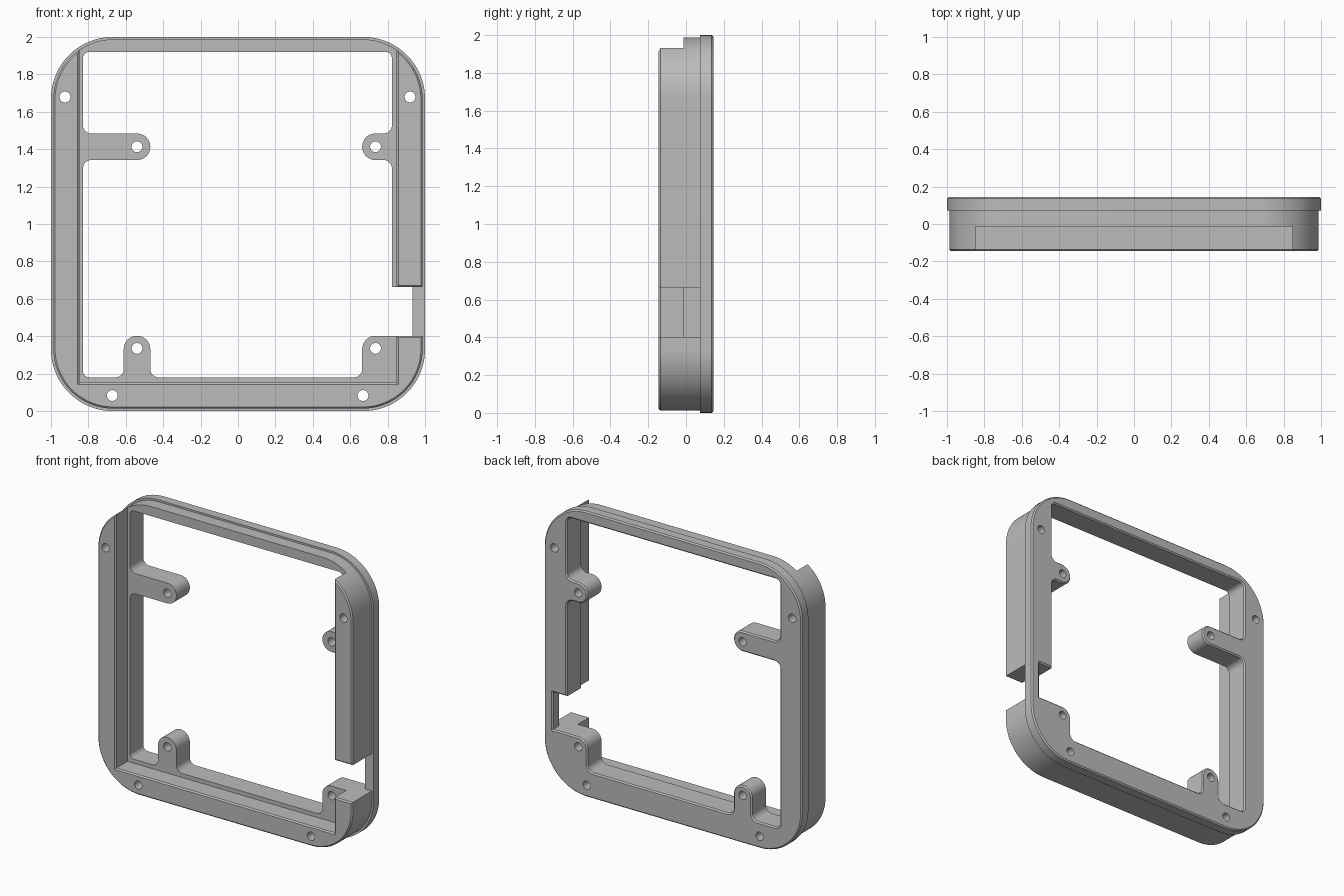
import bpy, bmesh, math
from mathutils import Vector

if "Cube" in bpy.data.objects:
    bpy.data.objects.remove(bpy.data.objects["Cube"], do_unlink=True)

grey = bpy.data.materials.new("plain grey")
grey.use_nodes = True
grey.diffuse_color = (0.5, 0.5, 0.5, 1)
grey.node_tree.nodes["Principled BSDF"].inputs["Base Color"].default_value = (0.5, 0.5, 0.5, 1)

FRONT, LEDGE, LIP, BACK = -0.145, -0.013, 0.073, 0.145
CH = 0.009          # edge chamfer


def fillet(corners, steps=14):
    """Round right-angled corners given as (x, z, radius), counter-clockwise."""
    pts = []
    for i, (x, z, r) in enumerate(corners):
        p = Vector((x, z))
        a = (Vector(corners[i - 1][:2]) - p).normalized()
        b = (Vector(corners[(i + 1) % len(corners)][:2]) - p).normalized()
        if r == 0:
            pts.append(p)
            continue
        c = p + (a + b) * r
        for k in range(steps + 1):
            t = math.pi / 2 * k / steps
            pts.append(c - (b * math.cos(t) + a * math.sin(t)) * r)
    return pts


def rect(x0, z0, x1, z1, r=0):
    return fillet([(x0, z0, r), (x1, z0, r), (x1, z1, r), (x0, z1, r)], 24)


def offset(loop, d):
    out = []
    for i, p in enumerate(loop):
        e1 = (p - loop[i - 1]).normalized()
        e2 = (loop[(i + 1) % len(loop)] - p).normalized()
        n1, n2 = Vector((e1.y, -e1.x)), Vector((e2.y, -e2.x))
        out.append(p + (n1 + n2) * d / (1 + n1.dot(n2)))
    return out


def prism(name, loop, layers):
    """Sweep a loop along y; layers are (y, outward offset)."""
    bm = bmesh.new()
    rings = [[bm.verts.new((p.x, y, p.y)) for p in offset(loop, d)] for y, d in layers]
    n = len(loop)
    for lo, hi in zip(rings, rings[1:]):
        for i in range(n):
            j = (i + 1) % n
            bm.faces.new((lo[i], lo[j], hi[j], hi[i]))
    bm.faces.new(rings[0][::-1])
    bm.faces.new(rings[-1])
    bmesh.ops.recalc_face_normals(bm, faces=bm.faces)
    mesh = bpy.data.meshes.new(name)
    bm.to_mesh(mesh)
    bm.free()
    mesh.materials.append(grey)
    ob = bpy.data.objects.new(name, mesh)
    bpy.context.collection.objects.link(ob)
    return ob


def combine(target, tool, operation="DIFFERENCE"):
    mod = target.modifiers.new(operation.lower(), "BOOLEAN")
    mod.operation, mod.object, mod.solver = operation, tool, "EXACT"
    bpy.context.view_layer.objects.active = target
    bpy.ops.object.modifier_apply(modifier=mod.name)
    bpy.data.objects.remove(tool, do_unlink=True)


# Main wall body, set in slightly from the rear lip
frame = prism("frame", rect(-0.987, 0.013, 0.987, 1.987, 0.32),
              [(FRONT, -CH), (FRONT + CH, 0), (LIP + 0.02, 0)])

# Front recess, open through the top wall
flare = [(FRONT - 0.1, CH), (FRONT, CH), (FRONT + CH, 0)]
combine(frame, prism("recess_cutter", rect(-0.848, 0.152, 0.848, 2.2), flare + [(LEDGE, 0)]))

# Side gap through the body only, leaving the lip
GAP0, GAP1 = 0.402, 0.663
combine(frame, prism("gap_cutter", rect(0.8, GAP0, 1.2, GAP1), flare + [(0.3, 0)]))

# Rear lip
lip = prism("lip", rect(-1, 0, 1, 2, 0.33), [(LIP, 0), (BACK - CH, 0), (BACK, -CH)])
combine(frame, lip, "UNION")

# Central opening, whose outline leaves the four screw tabs
L, R, B, T = -0.829, 0.823, 0.18, 1.92
E, F = 0.0705, 0.045    # tab end and tab root radii
opening = fillet([
    (L, B, 0.035), (-0.611, B, F), (-0.611, GAP0, E), (-0.469, GAP0, E),
    (-0.469, B, F), (0.664, B, F), (0.664, GAP0, E), (0.933, GAP0, 0),
    (0.933, GAP1, 0), (R, GAP1, 0), (R, 1.342, F), (0.664, 1.342, E),
    (0.664, 1.484, E), (R, 1.484, F), (R, T, 0.035), (L, T, 0.035),
    (L, 1.484, F), (-0.469, 1.484, E), (-0.469, 1.342, E), (L, 1.342, F)])
combine(frame, prism("opening_cutter", opening,
                     [(-0.3, 0), (BACK - CH, 0), (BACK, CH), (0.3, CH)]))

# Screw holes through walls and tabs
for x, z in [(-0.925, 1.679), (0.92, 1.679), (-0.672, 0.083), (0.668, 0.083),
             (-0.54, 1.413), (0.735, 1.413), (-0.54, 0.335), (0.735, 0.335)]:
    circle = [Vector((x + 0.029 * math.cos(k * math.pi / 16),
                      z + 0.029 * math.sin(k * math.pi / 16))) for k in range(32)]
    combine(frame, prism("hole_cutter", circle, [(-0.3, 0), (0.3, 0)]))

# Smooth curved walls, crisp edges
bpy.ops.object.select_all(action="DESELECT")
frame.select_set(True)
bpy.context.view_layer.objects.active = frame
bpy.ops.object.shade_smooth_by_angle(angle=math.radians(25))
